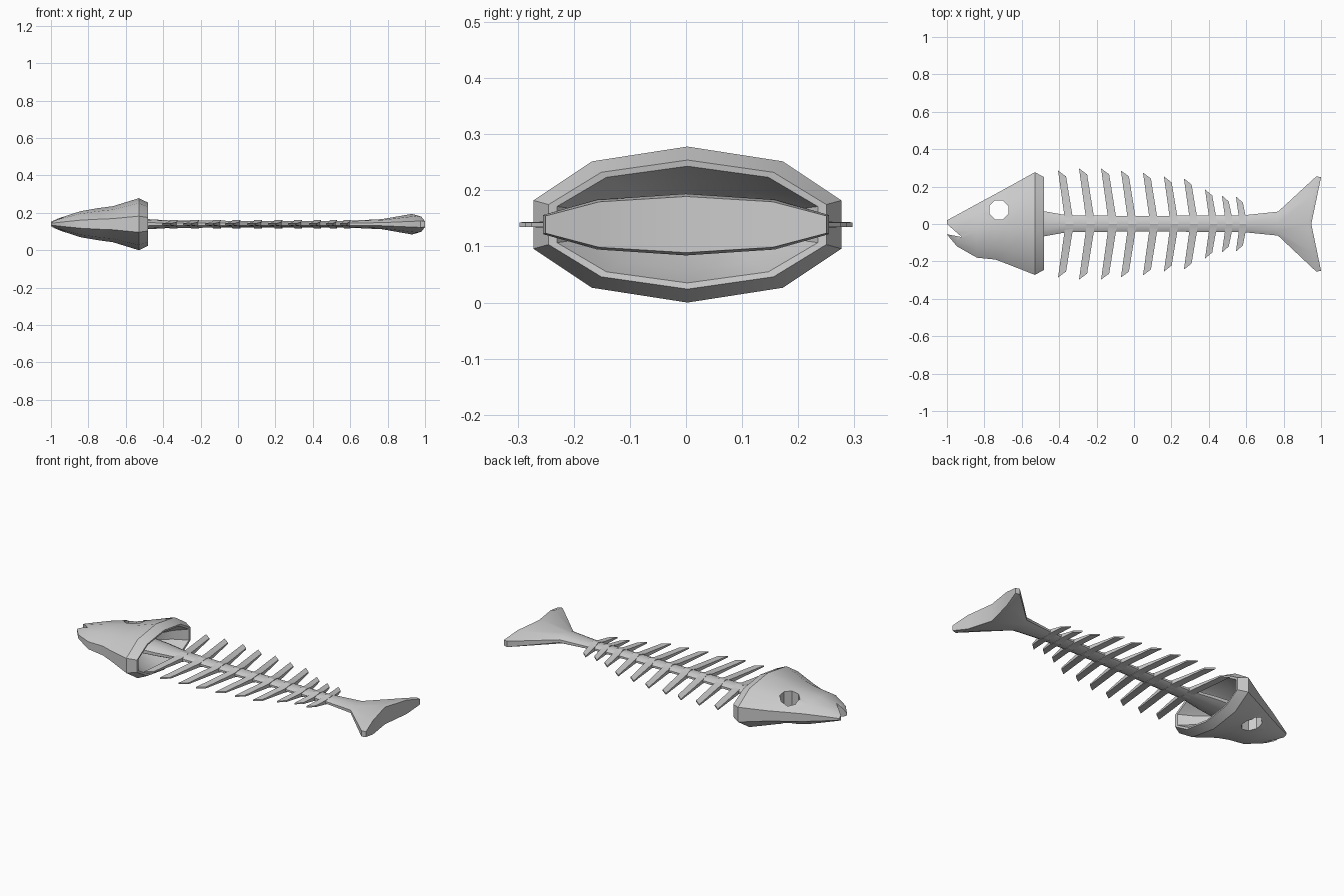
import bpy, bmesh, math

if "Cube" in bpy.data.objects:
    bpy.data.objects.remove(bpy.data.objects["Cube"])

ZC = 0.139  # height of the flat mid-plane
# ten-sided lens section as fractions of half width and half thickness
SECTION = [(0, 1), (.62, .81), (1, .31), (1, -.31), (.62, -.81),
           (0, -1), (-.62, -.81), (-1, -.31), (-1, .31), (-.62, .81)]


def finish(bm, name):
    bmesh.ops.recalc_face_normals(bm, faces=bm.faces)
    me = bpy.data.meshes.new(name)
    bm.to_mesh(me)
    bm.free()
    ob = bpy.data.objects.new(name, me)
    bpy.context.collection.objects.link(ob)
    return ob


def loft(name, rings):
    """rings: x, upper y, lower y, half thickness, x sweep at the tips"""
    bm = bmesh.new()
    loops = []
    for x, y1, y0, hz, sweep in rings:
        c, h = (y1 + y0) / 2, (y1 - y0) / 2
        loops.append([bm.verts.new((x + sweep * abs(u), c + u * h, ZC + v * hz))
                      for u, v in SECTION])
    for a, b in zip(loops, loops[1:]):
        for i in range(10):
            j = (i + 1) % 10
            bm.faces.new((a[i], a[j], b[j], b[i]))
    for r in (loops[0], loops[-1]):
        for q in ((0, 1, 4, 5), (1, 2, 3, 4), (5, 6, 9, 0), (6, 7, 8, 9)):
            bm.faces.new([r[i] for i in q])
    return finish(bm, name)


def prism(name, pts):
    bm = bmesh.new()
    lo = [bm.verts.new((x, y, -.2)) for x, y in pts]
    hi = [bm.verts.new((x, y, .5)) for x, y in pts]
    bm.faces.new(lo)
    bm.faces.new(hi)
    n = len(pts)
    for i in range(n):
        j = (i + 1) % n
        bm.faces.new((lo[i], lo[j], hi[j], hi[i]))
    ob = finish(bm, name)
    ob.hide_render = True
    return ob


def smooth(ob, angle):
    bpy.ops.object.select_all(action='DESELECT')
    ob.select_set(True)
    bpy.context.view_layer.objects.active = ob
    bpy.ops.object.shade_smooth_by_angle(angle=math.radians(angle))


# head: outer skin, rim, then back inside to form the hollow
head = loft("head", [
    (-1.0, .02, -.056, .015, 0), (-.946, .049, -.12, .036, 0),
    (-.84, .107, -.18, .07, 0), (-.74, .161, -.19, .087, 0),
    (-.67, .199, -.217, .096, 0), (-.53, .277, -.272, .139, 0),
    (-.48, .25, -.245, .115, 0), (-.482, .235, -.23, .104, 0),
    (-.55, .185, -.18, .082, 0), (-.62, .1, -.1, .045, 0)])

# eye hole and mouth notch
eye = prism("eye_cutter", [(-.722 + .055 * math.cos(math.tau * (i + .5) / 8),
                            .075 + .055 * math.sin(math.tau * (i + .5) / 8))
                           for i in range(8)])
mouth = prism("mouth_cutter", [(-.92, -.07), (-1.08, .07), (-1.08, -.04)])
bpy.context.view_layer.objects.active = head
for cutter in (eye, mouth):
    mod = head.modifiers.new(cutter.name, 'BOOLEAN')
    mod.operation = 'DIFFERENCE'
    mod.object = cutter
    bpy.ops.object.modifier_apply(modifier=mod.name)
    bpy.data.objects.remove(cutter)
smooth(head, 40)

# backbone running into a forked tail
spine = loft("spine_and_tail", [
    (-.64, .085, -.085, .036, 0), (-.48, .068, -.066, .027, 0),
    (-.36, .047, -.044, .02, 0), (0, .043, -.04, .018, 0),
    (.58, .046, -.043, .018, 0), (.77, .066, -.062, .027, 0),
    (.93, .255, -.255, .055, .045), (.948, .25, -.25, .05, .052)])
smooth(spine, 40)

# ribs: thick where they wrap the spine, thin at the swept-forward tips
RIBS = [(-.406, .286), (-.294, .297), (-.176, .297), (-.07, .286), (.048, .275),
        (.16, .254), (.267, .243), (.38, .184), (.47, .152), (.545, .147)]
bm = bmesh.new()
for x, h in RIBS:
    w = .03 + .045 * h
    for s in (1, -1):
        stations = [(.14 * h, 0, 0, .022), (.14 * (h - .045), .046, .046, .011),
                    (0, h, h - .032, .004)]
        loops = []
        for dx, ya, yb, t in stations:
            loops.append([bm.verts.new((x + dx + k * w, s * y, ZC + z))
                          for k, y, z in ((0, ya, t), (1, yb, t), (1, yb, -t), (0, ya, -t))])
        for a, b in zip(loops, loops[1:]):
            for i in range(4):
                j = (i + 1) % 4
                bm.faces.new((a[i], a[j], b[j], b[i]))
        bm.faces.new(loops[0])
        bm.faces.new(loops[-1])
ribs = finish(bm, "ribs")
smooth(ribs, 30)
